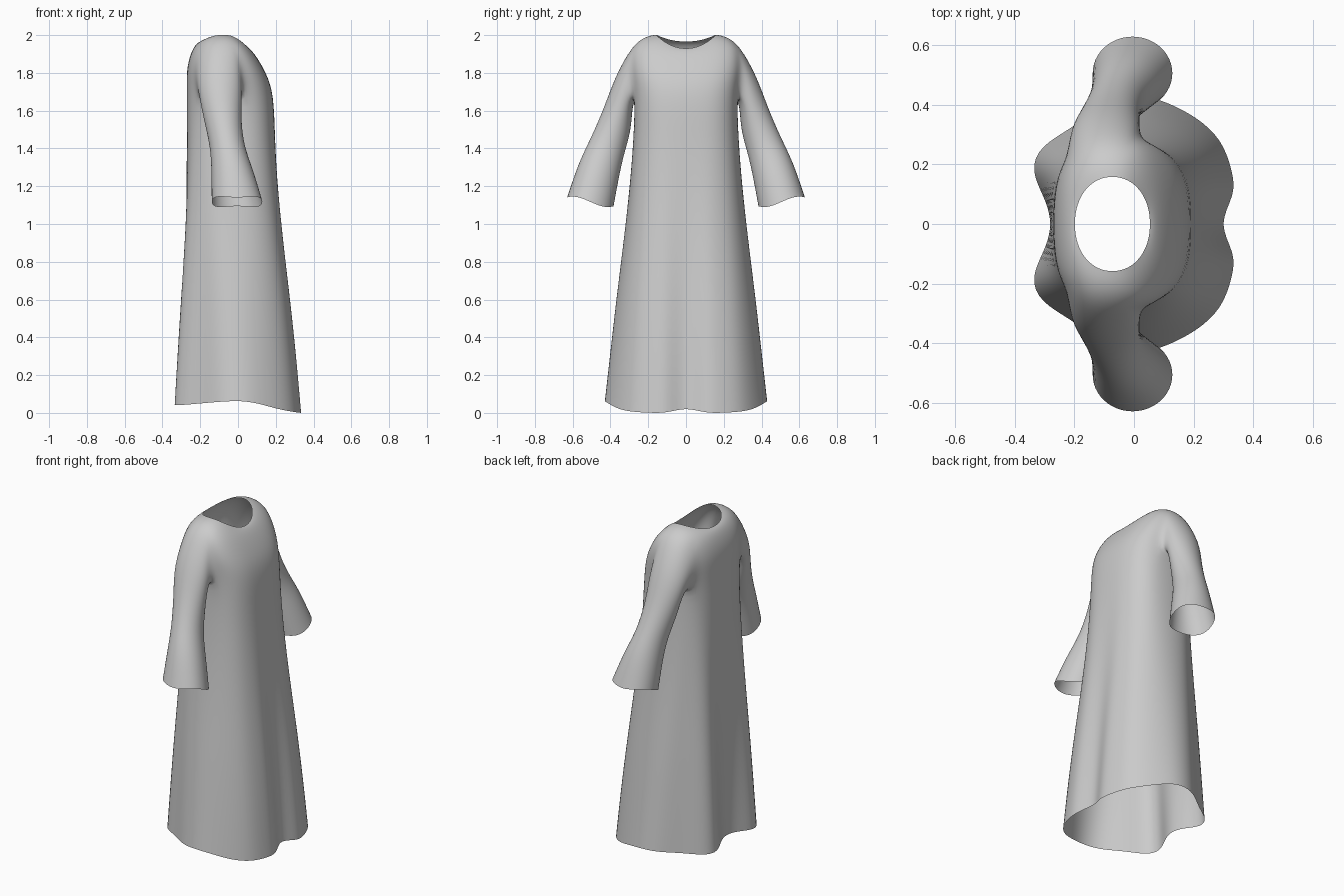
import bpy, bmesh, math
from mathutils import Vector

if "Cube" in bpy.data.objects:
    bpy.data.objects.remove(bpy.data.objects["Cube"])

# Robe faces +x; the +y half is modelled and mirrored across y = 0
COLS = 12


def spow(v, p):
    return math.copysign(abs(v) ** p, v)


def ring(xb, xf, w, zf, zs, zb, p=0.72):
    """Half cross-section from front centre to back centre."""
    pts = []
    for k in range(COLS + 1):
        a = math.pi * k / COLS
        c, s = math.cos(a), math.sin(a)
        side = s * s
        z = (zf if c > 0 else zb) * (1 - side) + zs * side
        y = w * spow(s, p) if 0 < k < COLS else 0.0
        pts.append(Vector(((xb + xf) / 2 + (xf - xb) / 2 * spow(c, p), y, z)))
    return pts


# wavy hem outline with its folds
hem = [Vector(p) for p in (
    (.28, 0, .03), (.342, .10, 0), (.33, .18, 0), (.295, .285, .005),
    (.21, .36, .02), (.11, .41, .05), (.02, .437, .065), (-.09, .42, .06),
    (-.20, .325, .05), (-.315, .265, .04), (-.35, .18, .04),
    (-.295, .08, .055), (-.275, 0, .06))]
chest = ring(-.272, .192, .272, 1.69, 1.69, 1.69)

# skirt rows blend from hem to chest
rows = [hem]
for z, t in ((.3, .83), (.6, .62), (.85, .42), (1.15, .2), (1.45, .04)):
    rows.append([Vector((c.x + (h.x - c.x) * t, c.y + (h.y - c.y) * t, z))
                 for h, c in zip(hem, chest)])
base = len(rows)
rows.append(chest)
# shoulder yoke up to the neckline
rows.append(ring(-.275, .15, .30, 1.80, 1.82, 1.82))
rows.append(ring(-.25, .10, .29, 1.885, 1.945, 1.91, .8))
rows.append(ring(-.222, .07, .215, 1.92, 1.995, 1.955, .9))
rows.append(ring(-.2, .055, .16, 1.928, 2.003, 1.965, .95))

bm = bmesh.new()
grid = [[bm.verts.new(p) for p in r] for r in rows]
A, B = 5, 9                      # armhole columns
for j in range(len(grid) - 1):
    for k in range(COLS):
        if base <= j < base + 2 and A <= k < B:
            continue
        bm.faces.new((grid[j][k], grid[j][k + 1],
                      grid[j + 1][k + 1], grid[j + 1][k]))

# sleeve: armhole loop, then rings given by inner and outer edge and x range
loop = ([grid[base][k] for k in range(A, B + 1)] + [grid[base + 1][B]]
        + [grid[base + 2][k] for k in range(B, A - 1, -1)] + [grid[base + 1][A]])
sleeve = (((.283, 1.62), (.372, 1.80), -.215, .025),
          ((.287, 1.49), (.435, 1.62), -.185, .02),
          ((.325, 1.37), (.51, 1.45), -.15, .035),
          ((.352, 1.24), (.572, 1.33), -.145, .085),
          ((.378, 1.085), (.635, 1.15), -.145, .135))
n = len(loop)
for j, (inn, out, x0, x1) in enumerate(sleeve):
    new = []
    for i in range(n):
        a = 2 * math.pi * (i - 2) / n
        t = (1 - math.cos(a)) / 2
        x = (x0 + x1) / 2 - (x1 - x0) / 2 * math.sin(a)
        y = inn[0] + (out[0] - inn[0]) * t
        z = inn[1] + (out[1] - inn[1]) * t
        if j == len(sleeve) - 1:          # uneven cuff edge
            z += .012 * math.cos(3 * a)
        new.append(bm.verts.new((x, y, z)))
    for i in range(n):
        m = (i + 1) % n
        bm.faces.new((loop[i], loop[m], new[m], new[i]))
    loop = new

bmesh.ops.recalc_face_normals(bm, faces=bm.faces)
# make normals point outward
bm.faces.ensure_lookup_table()
if bm.faces[0].normal.x < 0:
    bmesh.ops.reverse_faces(bm, faces=bm.faces)
mesh = bpy.data.meshes.new("robe")
bm.to_mesh(mesh)
bm.free()
robe = bpy.data.objects.new("robe", mesh)
bpy.context.collection.objects.link(robe)

mat = bpy.data.materials.new("light grey cloth")
mat.diffuse_color = (.6, .6, .6, 1)
mat.use_nodes = True
mat.node_tree.nodes["Principled BSDF"].inputs["Base Color"].default_value = mat.diffuse_color
mesh.materials.append(mat)

mirror = robe.modifiers.new("mirror", 'MIRROR')
mirror.use_axis = (False, True, False)
mirror.merge_threshold = .001
sub = robe.modifiers.new("smooth", 'SUBSURF')
sub.levels = sub.render_levels = 2
for f in mesh.polygons:
    f.use_smooth = True
